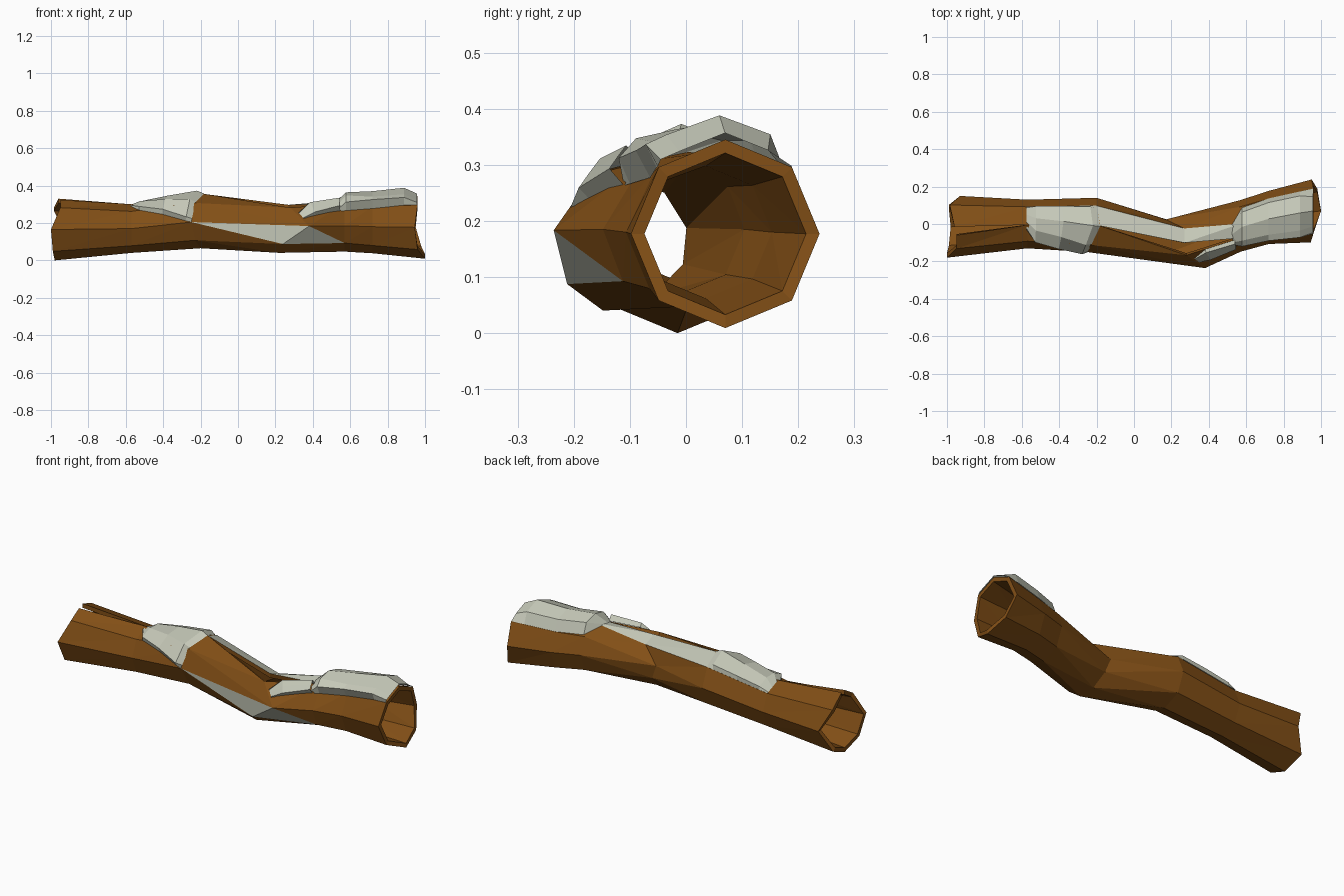
import bpy, bmesh, math
from mathutils import Vector

if "Cube" in bpy.data.objects:
    bpy.data.objects.remove(bpy.data.objects["Cube"])

def material(name, col):
    m = bpy.data.materials.new(name)
    m.diffuse_color = (*col, 1)
    m.use_nodes = True
    m.node_tree.nodes["Principled BSDF"].inputs["Base Color"].default_value = m.diffuse_color
    return m

BARK = material("brown bark", (0.223, 0.078, 0.008))
MOSS = material("pale moss", (0.56, 0.58, 0.48))

# Log rings: x, y, z, radius, angles round the ring from one crack lip to the other
RINGS = [
    (-0.97, -0.015, 0.165, 0.165, (106, 135, 180, 225, 270, 315, 360, 405, 450)),
    (-0.57, 0.0, 0.17, 0.130, (92, 135, 180, 225, 270, 315, 360, 405, 452)),
    (-0.20, -0.005, 0.21, 0.145, (92, 138, 182, 225, 270, 315, 360, 405, 452)),
    (0.25, -0.105, 0.165, 0.132, (118, 172, 216, 251, 295, 337, 372, 412, 448)),
    (0.57, -0.01, 0.185, 0.138, (118, 180, 222, 270, 315, 360, 402, 445, 478)),
    (0.72, 0.035, 0.18, 0.142, (130, 180, 225, 270, 315, 360, 405, 450, 490)),
    (0.96, 0.07, 0.177, 0.168, (135, 180, 225, 270, 315, 360, 405, 450, 495)),
]
# Lengthwise shifts of ring points: ragged ends and skewed bends
SHIFT = {
    0: (0.02, 0.02, -0.03, -0.02, -0.01, -0.02, 0.04, -0.015, 0.01),
    2: (0.02, -0.03, -0.05, -0.03, 0, 0, 0, 0, 0.02),
    3: (0.03, 0.13, -0.01, -0.03, -0.03, -0.05, -0.08, 0.02, 0.02),
    6: (0, -0.015, 0, 0.04, 0.02, -0.01, 0, 0, 0),
}
N = 9

def ring(i, inset=0.0):
    x, y, z, r, angles = RINGS[i]
    shift = SHIFT.get(i, (0,) * N)
    return [Vector((x + d, y + (r - inset) * math.cos(math.radians(a)),
                    z + (r - inset) * math.sin(math.radians(a))))
            for a, d in zip(angles, shift)]

OUTER = [ring(i) for i in range(len(RINGS))]
INNER = [ring(i, 0.024) for i in range(len(RINGS))]

def finish(bm, name, mats):
    bmesh.ops.recalc_face_normals(bm, faces=bm.faces)
    me = bpy.data.meshes.new(name)
    bm.to_mesh(me)
    bm.free()
    for m in mats:
        me.materials.append(m)
    ob = bpy.data.objects.new(name, me)
    bpy.context.collection.objects.link(ob)
    return ob

# Hollow split log
bm = bmesh.new()
out = [[bm.verts.new(p) for p in r] for r in OUTER]
inn = [[bm.verts.new(p) for p in r] for r in INNER]
last = len(RINGS) - 1
for i in range(last):
    for j in range(N - 1):
        for skin in (out, inn):
            a, b, c, d = skin[i][j], skin[i][j + 1], skin[i + 1][j + 1], skin[i + 1][j]
            if i == 3:
                tris = ((d, a, b), (d, b, c)) if j != 1 else ((a, b, d), (b, c, d))
            else:
                tris = ((a, b, d), (b, c, d))
            if i == 3 and j == 1:
                tris = ((a, b, c), (a, c, d))
            for k, t in enumerate(tris):
                f = bm.faces.new(t)
                # flat moss: strip beside the crack, two wedges on the front
                top = j == 7 and i in (2, 3)
                wedge = j == 1 and ((i == 2 and k == 1) or (i == 3 and k == 0))
                f.material_index = int(skin is out and (top or wedge))
    for j in (0, N - 1):
        bm.faces.new((out[i][j], out[i + 1][j], inn[i + 1][j], inn[i][j]))
for i in (0, last):
    for j in range(N - 1):
        bm.faces.new((out[i][j], out[i][j + 1], inn[i][j + 1], inn[i][j]))
finish(bm, "hollow_log", (BARK, MOSS))

# Point on the bark: s along the rings, u round the ring (negative u is past the crack)
def surface(s, u, off):
    i = min(int(s), last - 1)
    t = s - i
    w = u if u >= 0 else N - 1 + u
    j = min(int(w), N - 2)
    f = w - j
    rows = [OUTER[k][j].lerp(OUTER[k][j + 1], f) for k in (i, i + 1)]
    p = rows[0].lerp(rows[1], t)
    c = Vector(RINGS[i][1:3]).lerp(Vector(RINGS[i + 1][1:3]), t)
    n = Vector((0, p.y - c.x, p.z - c.y)).normalized()
    return p + n * off

# Raised moss cushion; rows are (s, u start, u end, thickness)
def cushion(name, rows, fractions):
    bm = bmesh.new()
    grid = []
    for s, u0, u1, h in rows:
        line = []
        for k, f in enumerate(fractions):
            edge = k in (0, len(fractions) - 1)
            line.append(bm.verts.new(surface(s, u0 + (u1 - u0) * f, 0.002 if edge else h)))
        grid.append(line)
    for a, b in zip(grid, grid[1:]):
        for k in range(len(fractions) - 1):
            bm.faces.new((a[k], a[k + 1], b[k + 1], b[k]))
    finish(bm, name, (MOSS,))

cushion("left_moss", [
    (0.99, -1, 0.3, 0.003), (1.12, -1, 1.0, 0.022), (1.5, -1, 1.4, 0.026),
    (1.9, -1, 1.9, 0.024), (2.0, -1, 2.0, 0.003)],
    (0, 0.06, 0.34, 0.64, 0.94, 1))
cushion("right_moss", [
    (3.05, 0.3, 0.6, 0.003), (3.35, 0.0, 0.5, 0.03), (3.9, 0.0, 0.35, 0.04)],
    (0, 0.1, 0.5, 0.92, 1))
cushion("right_moss_cap", [
    (3.85, -1.0, 0.36, 0.003), (4.05, -1.9, 0.34, 0.045), (5.0, -2.0, 0.12, 0.05),
    (5.7, -2.0, 0.0, 0.05), (5.99, -2.0, 0.0, 0.012)],
    (0, 0.2, 0.5, 0.82, 0.95, 1))
